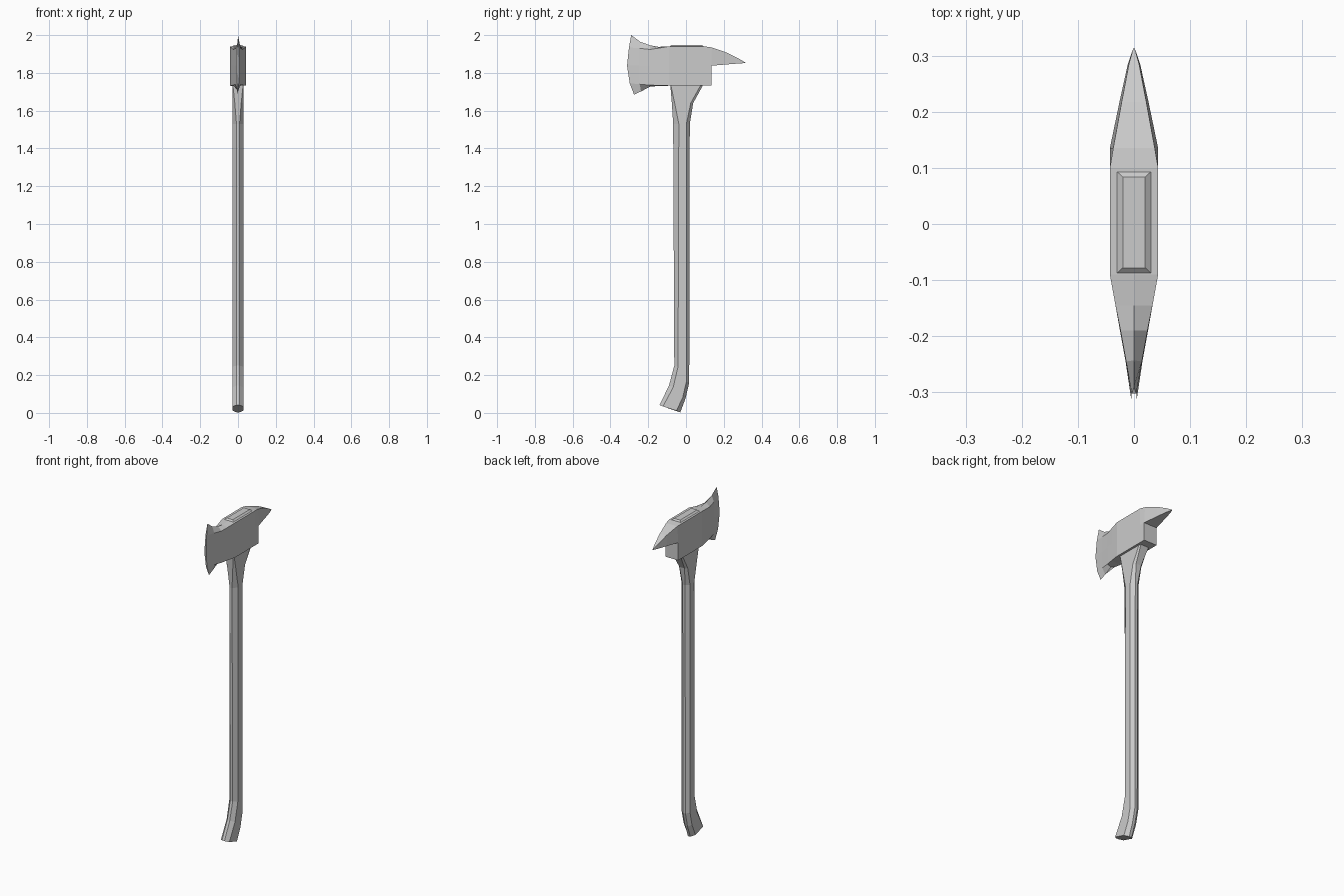
import bpy, bmesh


def loft(name, rings):
    """Skin a list of equal-length rings and cap both ends."""
    bm = bmesh.new()
    loops = [[bm.verts.new(p) for p in r] for r in rings]
    n = len(loops[0])
    for a, b in zip(loops, loops[1:]):
        for i in range(n):
            j = (i + 1) % n
            bm.faces.new((a[i], a[j], b[j], b[i]))
    bm.faces.new(loops[0])
    bm.faces.new(loops[-1])
    bmesh.ops.remove_doubles(bm, verts=bm.verts, dist=1e-5)
    bmesh.ops.dissolve_degenerate(bm, edges=bm.edges, dist=1e-5)
    bmesh.ops.recalc_face_normals(bm, faces=bm.faces)
    me = bpy.data.meshes.new(name)
    bm.to_mesh(me)
    bm.free()
    ob = bpy.data.objects.new(name, me)
    bpy.context.collection.objects.link(ob)
    return ob


def mirrored(half):
    """Half ring, first and last points on x = 0, completed across x."""
    return half + [(-x, y, z) for x, y, z in half[-2:0:-1]]


def section(y, top, w_top, z_top, w, z_low, bottom, z_mid=1.838):
    return mirrored([(0, y, top), (w_top, y, z_top), (w, y, z_mid),
                     (w, y, z_low), (0, y, bottom)])


# Axe head: curved cutting edge, flaring blade, square eye, then pick
edge = mirrored([(0, -.29, 2.0), (.004, -.302, 1.935), (.005, -.312, 1.838),
                 (.004, -.298, 1.745), (0, -.275, 1.685)])
flare = mirrored([(0, -.243, 1.965), (.014, -.245, 1.93), (.015, -.245, 1.838),
                  (.014, -.245, 1.74), (0, -.238, 1.702)])
loft("axe_head", [
    edge, flare,
    section(-.19, 1.946, .024, 1.924, .025, 1.735, 1.727),
    section(-.145, 1.938, .033, 1.931, .033, 1.734, 1.731),
    section(-.09, 1.94, .043, 1.94, .043, 1.732, 1.732),
    section(.1, 1.94, .043, 1.94, .043, 1.732, 1.732),
    section(.135, 1.935, .037, 1.935, .043, 1.732, 1.732),
    section(.135, 1.935, .037, 1.935, .043, 1.838, 1.838),
    section(.217, 1.907, .022, 1.907, .026, 1.845, 1.845, 1.845),
    section(.285, 1.872, .009, 1.872, .011, 1.85, 1.85, 1.85),
    section(.314, 1.855, .001, 1.855, .001, 1.852, 1.852, 1.852),
])


# Wedge plug on top of the eye
def rect(x, y0, y1, z):
    return [(-x, y0, z), (x, y0, z), (x, y1, z), (-x, y1, z)]


loft("wedge_plug", [rect(.03, -.087, .093, 1.93), rect(.03, -.087, .093, 1.94),
                    rect(.02, -.078, .084, 1.948)])


# Handle: eight-sided, squared off under the head, curved at the foot
def grip(w, flat, front, side_f, side_b, back):
    h = [(flat, *front), (w, *side_f), (w, *side_b), (flat, *back)]
    return h + [(-x, y, z) for x, y, z in reversed(h)]


loft("handle", [
    grip(.028, .008, (-.14, .042), (-.122, .034), (-.05, .012), (-.03, .003)),
    grip(.028, .008, (-.09, .145), (-.068, .135), (-.017, .083), (-.003, .075)),
    grip(.028, .008, (-.062, .25), (-.042, .245), (.002, .165), (.017, .16)),
    grip(.028, .008, (-.068, 1.53), (-.038, 1.53), (.002, 1.53), (.02, 1.53)),
    grip(.029, .017, (-.075, 1.64), (-.06, 1.64), (.025, 1.64), (.038, 1.64)),
    grip(.03, .027, (-.083, 1.735), (-.08, 1.735), (.078, 1.735), (.09, 1.735)),
])
